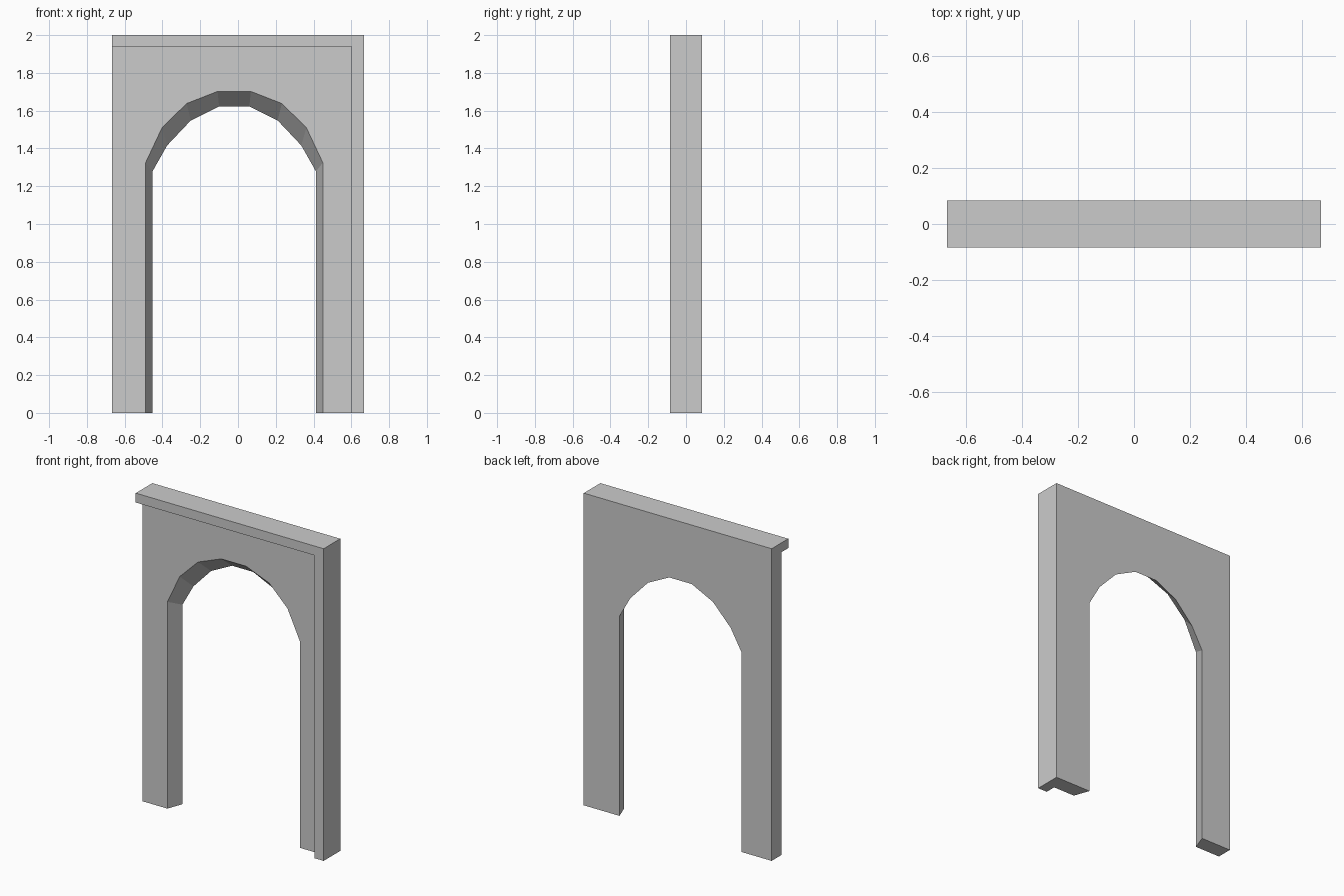
import bpy, bmesh

if "Cube" in bpy.data.objects:
    bpy.data.objects.remove(bpy.data.objects["Cube"], do_unlink=True)

HALF_W, HALF_D, HEIGHT = 0.666, 0.084, 2.0
WALL_FRONT = -0.016      # front plane of the recessed wall
TRIM_X, TRIM_Z = 0.60, 1.94
ARCH_X = -0.02           # centre line of the opening

stone = bpy.data.materials.new("plain grey")
stone.use_nodes = True
grey = (0.6, 0.6, 0.6, 1)
stone.diffuse_color = grey
stone.node_tree.nodes["Principled BSDF"].inputs["Base Color"].default_value = grey


def loft(name, front, back, y_front, y_back):
    """Join two matching x-z outlines into a closed solid."""
    bm = bmesh.new()
    a = [bm.verts.new((x, y_front, z)) for x, z in front]
    b = [bm.verts.new((x, y_back, z)) for x, z in back]
    bm.faces.new(a)
    bm.faces.new(b[::-1])
    for i in range(len(a)):
        j = (i + 1) % len(a)
        bm.faces.new((a[j], a[i], b[i], b[j]))
    bmesh.ops.recalc_face_normals(bm, faces=bm.faces)
    mesh = bpy.data.meshes.new(name)
    bm.to_mesh(mesh)
    bm.free()
    mesh.materials.append(stone)
    obj = bpy.data.objects.new(name, mesh)
    bpy.context.collection.objects.link(obj)
    return obj


def wall_outline(arch):
    """Rectangle with an arched doorway; arch lists half widths and heights."""
    steps = [(arch[0][0], 0)] + arch
    right = [(ARCH_X + w, z) for w, z in steps]
    left = [(ARCH_X - w, z) for w, z in reversed(steps)]
    corners = [(-HALF_W, 0), (-HALF_W, HEIGHT), (HALF_W, HEIGHT), (HALF_W, 0)]
    return corners + right + left


# Wall whose opening narrows toward the back
front_arch = [(0.469, 1.325), (0.382, 1.51), (0.252, 1.638), (0.088, 1.702)]
back_arch = [(0.433, 1.278), (0.355, 1.416), (0.23, 1.548), (0.08, 1.622)]
loft("arched_wall", wall_outline(front_arch), wall_outline(back_arch),
     WALL_FRONT, HALF_D)

# Raised border along the top and the left edge
border = [(-HALF_W, HEIGHT), (HALF_W, HEIGHT), (HALF_W, 0),
          (TRIM_X, 0), (TRIM_X, TRIM_Z), (-HALF_W, TRIM_Z)]
loft("raised_border", border, border, -HALF_D, WALL_FRONT)
